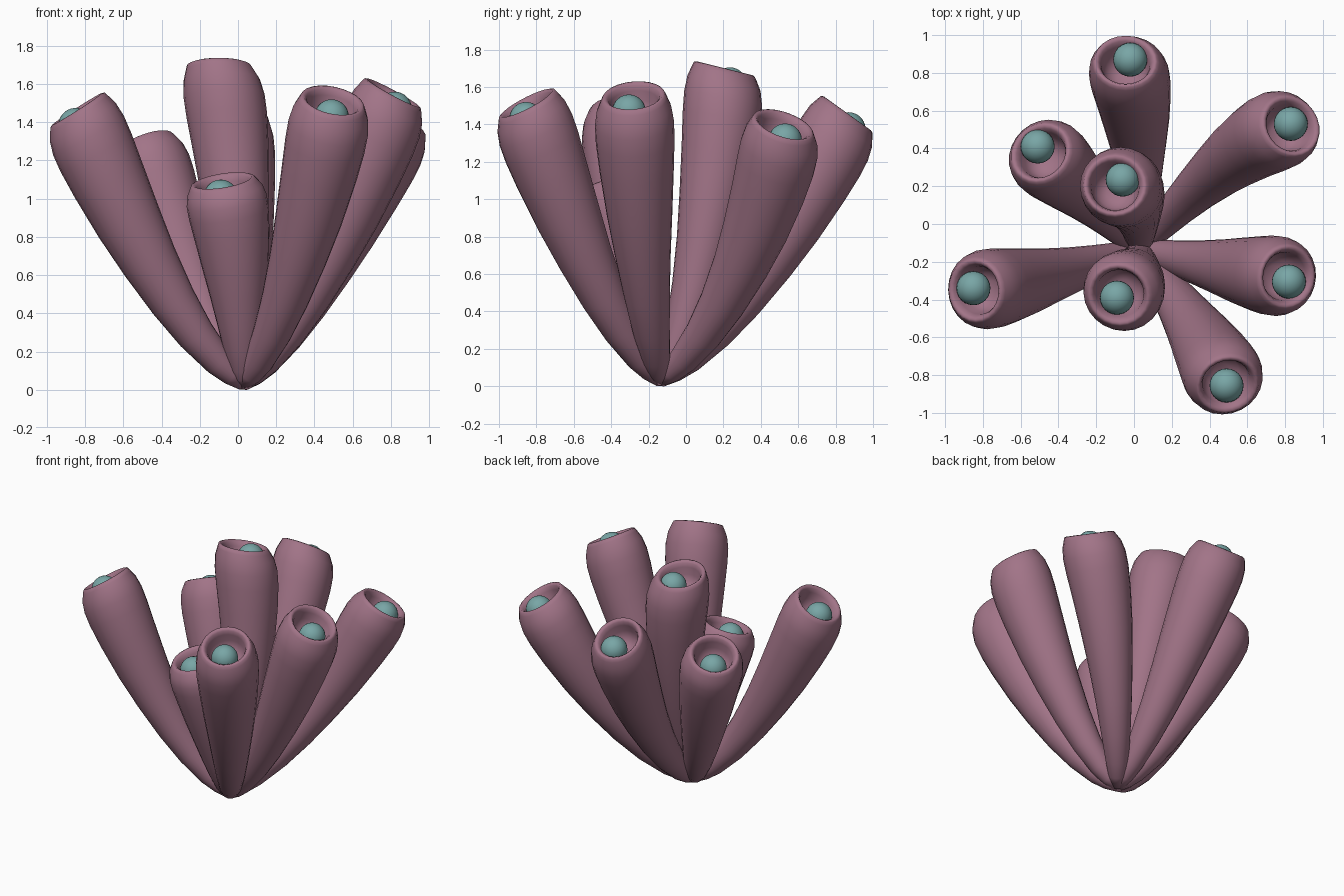
import bpy, bmesh, math
from mathutils import Vector

cube = bpy.data.objects.get("Cube")
if cube:
    bpy.data.objects.remove(cube, do_unlink=True)


def material(name, colour):
    mat = bpy.data.materials.new(name)
    mat.use_nodes = True
    mat.diffuse_color = (*colour, 1)
    mat.node_tree.nodes["Principled BSDF"].inputs["Base Color"].default_value = (*colour, 1)
    return mat


mauve = material("mauve", (0.36, 0.175, 0.245))
teal = material("teal", (0.19, 0.38, 0.38))

SIDES = 24
BASE = Vector((0.03, -0.135, 0.04))
# Outer radius along the stalk: (fraction of path, radius)
OUTER = [(0, 0.045), (0.06, 0.062), (0.13, 0.078), (0.25, 0.1), (0.37, 0.123),
         (0.5, 0.15), (0.62, 0.176), (0.75, 0.199), (0.84, 0.211), (0.9, 0.212),
         (0.95, 0.2), (0.985, 0.178)]
# Lip and cup: (radius, offset along the mouth direction)
CUP = [(0.168, 0), (0.155, 0.005), (0.14, -0.008), (0.128, -0.035),
       (0.12, -0.09), (0.09, -0.14), (0.045, -0.16)]


def finish(bm, name, mat):
    bmesh.ops.recalc_face_normals(bm, faces=bm.faces)
    mesh = bpy.data.meshes.new(name)
    bm.to_mesh(mesh)
    bm.free()
    mesh.materials.append(mat)
    mesh.shade_smooth()
    obj = bpy.data.objects.new(name, mesh)
    bpy.context.collection.objects.link(obj)


def add_ring(bm, centre, normal, radius):
    u = Vector((0, 1, 0)).cross(normal).normalized()
    v = normal.cross(u)
    angles = [math.tau * i / SIDES for i in range(SIDES)]
    return [bm.verts.new(centre + radius * (u * math.cos(a) + v * math.sin(a))) for a in angles]


def stalk(name, mouth, facing, bend, bead):
    """Tapered tube, bent sideways, with a cupped mouth and a bead inside."""
    mouth, facing = Vector(mouth), Vector(facing).normalized()
    bend = Vector((*bend, 0))
    span = mouth - BASE
    p1 = BASE + span * Vector((0.38, 0.38, 0.14)) + bend * 0.8
    p2 = BASE + span * Vector((0.8, 0.8, 0.71)) + bend
    bm = bmesh.new()
    rings = []
    for t, radius in OUTER:
        s = 1 - t
        point = BASE * s**3 + p1 * 3 * s * s * t + p2 * 3 * s * t * t + mouth * t**3
        tangent = ((p1 - BASE) * s * s + (p2 - p1) * 2 * s * t + (mouth - p2) * t * t).normalized()
        rings.append(add_ring(bm, point, tangent.lerp(facing, t**4).normalized(), radius))
    for radius, offset in CUP:
        rings.append(add_ring(bm, mouth + facing * offset, facing, radius))
    for a, b in zip(rings, rings[1:]):
        for i in range(SIDES):
            j = (i + 1) % SIDES
            bm.faces.new((a[i], a[j], b[j], b[i]))
    bm.faces.new(rings[0][::-1])
    bm.faces.new(rings[-1])
    finish(bm, name + "_stalk", mauve)

    # Bead resting low in the cup
    bm = bmesh.new()
    bmesh.ops.create_uvsphere(bm, u_segments=24, v_segments=14, radius=0.09)
    bmesh.ops.translate(bm, verts=bm.verts, vec=(*bead, mouth.z - 0.08))
    finish(bm, name + "_bead", teal)


# name, mouth centre, mouth direction, sideways bend, bead x and y
stalk("back", (-0.045, 0.86, 1.455), (0, 0.72, 1), (0.05, 0), (-0.02, 0.87))
stalk("back_left", (0.83, 0.52, 1.395), (0.49, 0.35, 1), (-0.05, 0.08), (0.83, 0.53))
stalk("back_right", (-0.495, 0.378, 1.275), (-0.41, 0.4, 1), (0.02, 0.01), (-0.51, 0.41))
stalk("centre", (-0.1, 0.205, 1.695), (0, 0.25, 1), (0.07, 0.06), (-0.06, 0.235))
stalk("right", (-0.84, -0.352, 1.465), (-0.64, -0.05, 1), (0, -0.03), (-0.85, -0.34))
stalk("front", (-0.08, -0.375, 1.09), (-0.16, -0.25, 1), (0.05, 0), (-0.09, -0.39))
stalk("left", (0.81, -0.28, 1.55), (0.54, -0.1, 1), (0, -0.02), (0.82, -0.305))
stalk("front_left", (0.495, -0.85, 1.51), (0.22, -0.52, 1), (0.03, 0), (0.49, -0.855))
